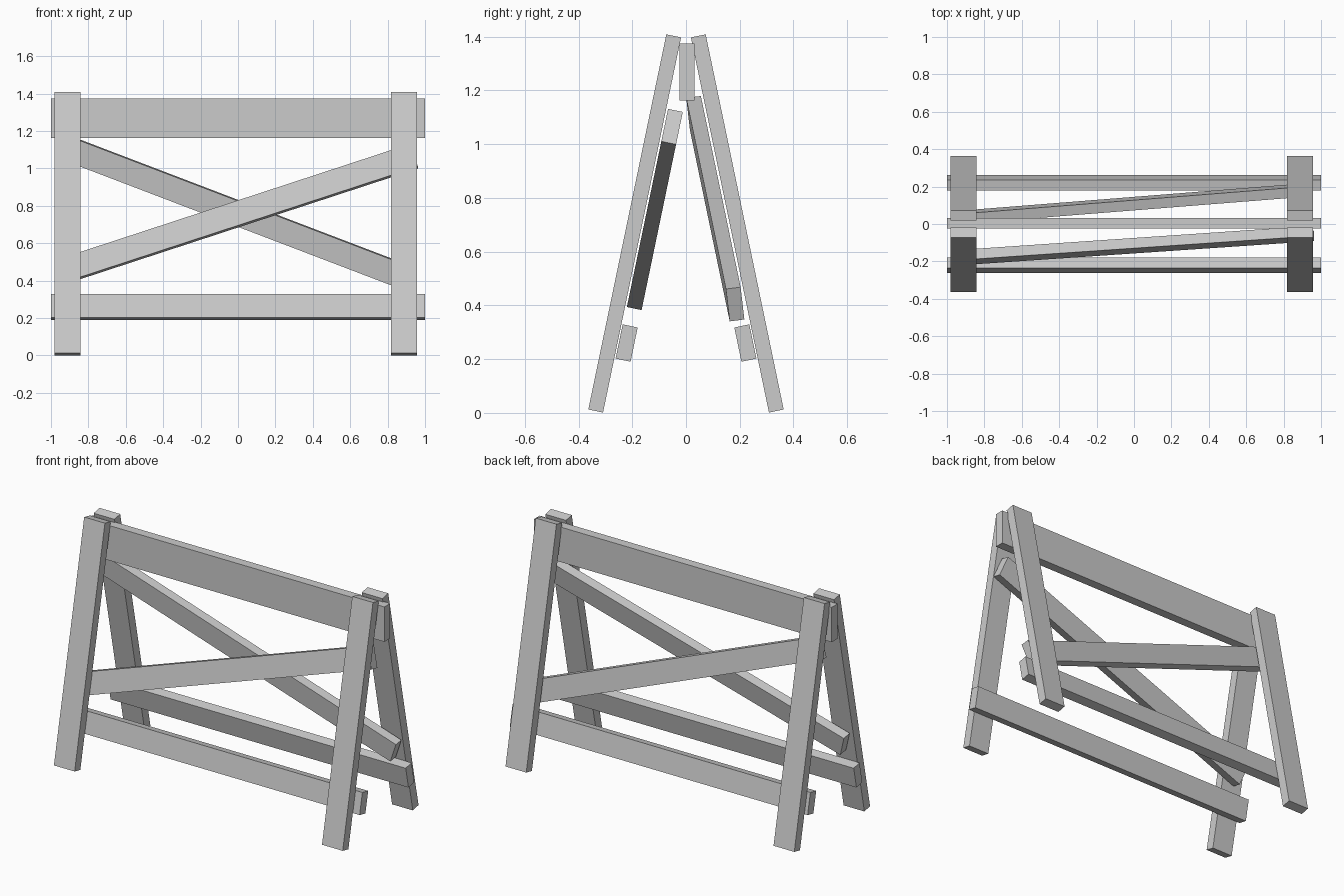
import bpy
from math import radians
from mathutils import Matrix, Vector

if "Cube" in bpy.data.objects:
    bpy.data.objects.remove(bpy.data.objects["Cube"])

LEAN = 11.75  # lean of each side frame, degrees


def board(name, size, centre, lean=0, slope=0, roll=0):
    """Rectangular timber: leaned about x, sloped within its frame, rolled on its own axis."""
    bpy.ops.mesh.primitive_cube_add(size=1)
    ob = bpy.context.object
    ob.name = ob.data.name = name
    rot = (Matrix.Rotation(radians(lean), 4, 'X')
           @ Matrix.Rotation(radians(slope), 4, 'Y')
           @ Matrix.Rotation(radians(roll), 4, 'X'))
    ob.data.transform(Matrix.Diagonal((*size, 1)))
    ob.matrix_world = Matrix.Translation(Vector(centre)) @ rot
    return ob


# Top beam
board("top_beam", (2.0, 0.056, 0.212), (0, 0.003, 1.269))

# Legs and lower rails of both leaning frames
for side, s in (("front", -1), ("back", 1)):
    for end, x in (("left", -0.912), ("right", 0.888)):
        board(f"{side}_{end}_leg", (0.139, 0.056, 1.426), (x, s * 0.191, 0.705), s * LEAN)
    board(f"{side}_lower_rail", (2.0, 0.057, 0.13), (0, s * 0.221, 0.26), s * LEAN)

# Diagonal braces
board("front_brace", (1.985, 0.056, 0.13), (0, -0.116, 0.757), -LEAN, -18.5)
board("back_brace", (2.0, 0.055, 0.13), (0, 0.109, 0.76), LEAN, 21.3, -4.8)
